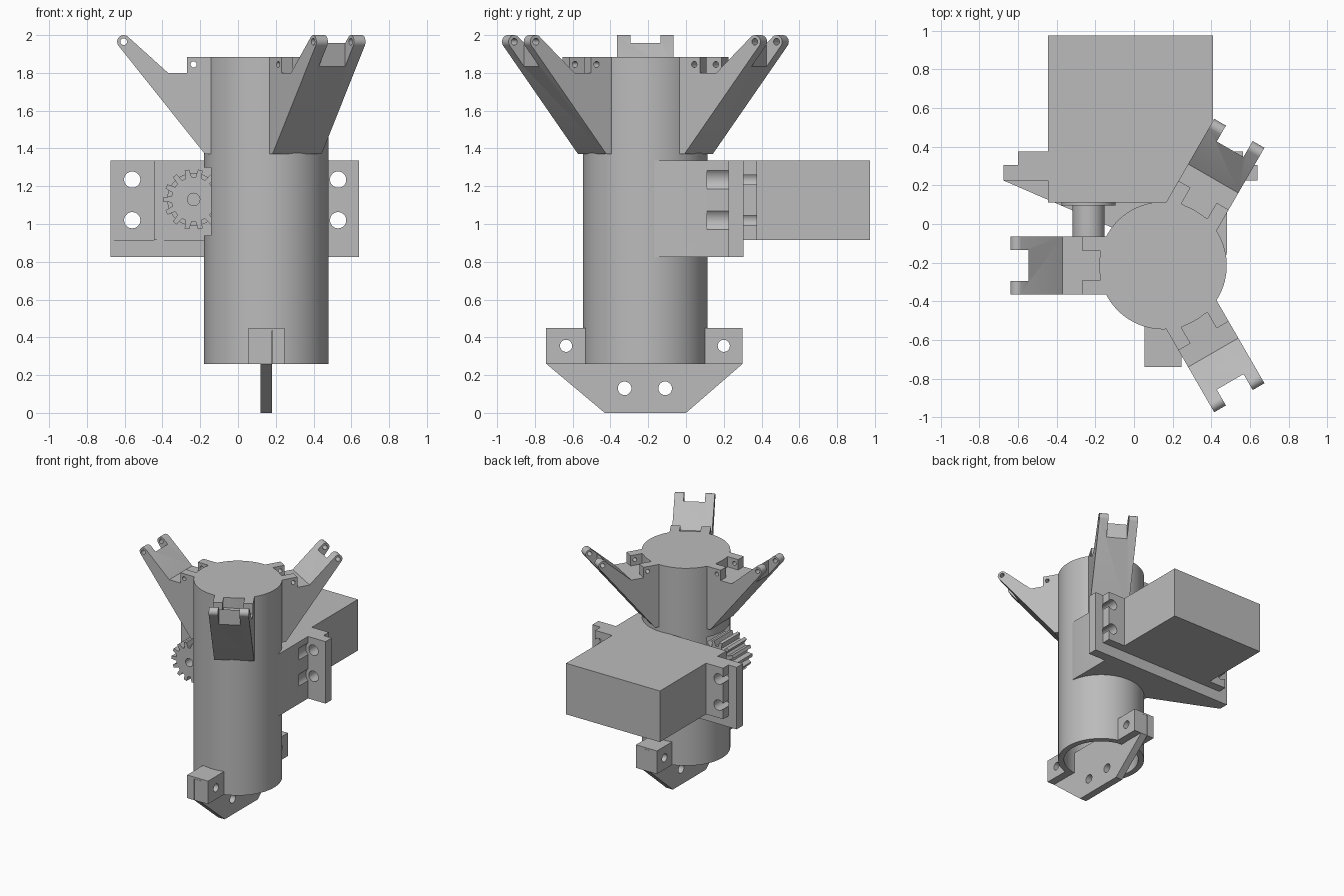
import bpy, bmesh, math
from mathutils import Matrix, Vector

if "Cube" in bpy.data.objects:
    bpy.data.objects.remove(bpy.data.objects["Cube"])

grey = bpy.data.materials.new("plain grey")
grey.use_nodes = True
colour = (0.5, 0.5, 0.5, 1)
grey.diffuse_color = colour
grey.node_tree.nodes["Principled BSDF"].inputs["Base Color"].default_value = colour

CX, CY, R = 0.15, -0.215, 0.33   # tube axis and radius


def prism(name, pts, lo, hi, axis):
    """Extrude a 2D outline between lo and hi along an axis."""
    place = {"x": lambda a, b, d: (d, a, b),
             "y": lambda a, b, d: (a, d, b),
             "z": lambda a, b, d: (a, b, d)}[axis]
    bm = bmesh.new()
    low = [bm.verts.new(place(a, b, lo)) for a, b in pts]
    high = [bm.verts.new(place(a, b, hi)) for a, b in pts]
    bm.faces.new(low)
    bm.faces.new(high)
    for i in range(len(pts)):
        j = (i + 1) % len(pts)
        bm.faces.new((low[i], low[j], high[j], high[i]))
    bmesh.ops.recalc_face_normals(bm, faces=bm.faces)
    mesh = bpy.data.meshes.new(name)
    bm.to_mesh(mesh)
    bm.free()
    mesh.materials.append(grey)
    ob = bpy.data.objects.new(name, mesh)
    bpy.context.collection.objects.link(ob)
    return ob


def circle(a, b, r, n=32):
    return [(a + r * math.cos(math.tau * i / n), b + r * math.sin(math.tau * i / n))
            for i in range(n)]


def box(name, x, y, z):
    return prism(name, [(x[0], y[0]), (x[1], y[0]), (x[1], y[1]), (x[0], y[1])], *z, "z")


def rod(name, a, b, r, lo, hi, axis, n=32):
    return prism(name, circle(a, b, r, n), lo, hi, axis)


def activate(ob):
    bpy.ops.object.select_all(action="DESELECT")
    ob.select_set(True)
    bpy.context.view_layer.objects.active = ob


def cut(ob, *cutters):
    for c in cutters:
        c.hide_render = True
        mod = ob.modifiers.new("cut", "BOOLEAN")
        mod.operation, mod.solver, mod.object = "DIFFERENCE", "EXACT", c
        activate(ob)
        bpy.ops.object.modifier_apply(modifier=mod.name)
        bpy.data.objects.remove(c)


def smooth(ob):
    activate(ob)
    bpy.ops.object.shade_smooth_by_angle(angle=math.radians(30))


# Main tube: open below, closed on top, with a pocket for the gear
tube = rod("tube", CX, CY, R, 0.26, 1.885, "z", 96)
cut(tube, rod("bore", CX, CY, 0.285, 0.1, 1.8, "z", 96),
    box("gear_window", (-0.25, -0.07), (CY - 0.15, CY + 0.15), (0.94, 1.3)))
smooth(tube)

# Three forked arms, drawn along +x and turned about the tube axis
tip_r, tip_z, tip = 0.755, 1.965, 0.035
for i, angle in enumerate((180, 60, -60)):
    tip_arc = [(tip_r + tip * math.cos(math.radians(t)), tip_z + tip * math.sin(math.radians(t)))
               for t in range(-35, 126, 16)]
    outline = [(0.28, 1.37), (0.325, 1.37)] + tip_arc + [
        (0.52, 1.8), (0.42, 1.8), (0.42, 1.885), (0.28, 1.885)]
    arm = prism("arm_%d" % (i + 1), outline, -0.15, 0.15, "y")
    cut(arm,
        box("fork_gap", (0.695, 0.9), (-0.08, 0.08), (1.7, 2.1)),
        box("clip_gap", (0.325, 0.43), (-0.078, 0.078), (1.8, 1.95)),
        rod("tip_hole", tip_r, tip_z, 0.018, -0.2, 0.2, "y", 20),
        rod("clip_hole", 0.385, 1.845, 0.016, -0.2, 0.2, "y", 20))
    arm.data.transform(Matrix.Translation(Vector((CX, CY, 0)))
                       @ Matrix.Rotation(math.radians(angle), 4, "Z"))
    smooth(arm)

# Motor mount: tapered shelf, ear plate and side web
Z0, Z1, FLOOR = 0.825, 1.335, 0.915
shelf = prism("mount_shelf", [(-0.675, 0.225), (-0.11, -0.02), (-0.02, 0.03), (0.15, 0.09),
                              (0.46, -0.1), (0.48, 0.225), (0.64, 0.225), (0.64, 0.305),
                              (-0.675, 0.305)], Z0, FLOOR, "z")
web = prism("mount_web", [(0.15, 0.08), (0.36, 0.02), (0.43, -0.05), (0.475, -0.17),
                          (0.48, -0.15), (0.48, 0.225), (0.15, 0.225)], Z0, Z1, "z")
HOLES_Z = (1.02, 1.235)
cut(web, *[rod("counterbore", 0.53, z, 0.07, 0.11, 0.25, "y") for z in HOLES_Z])
smooth(web)
for side, x, hx in (("right", (-0.675, -0.445), -0.56), ("left", (0.4, 0.64), 0.53)):
    plate = box(side + "_mount_plate", x, (0.225, 0.305), (FLOOR, Z1))
    cut(plate, *[rod("bolt_hole", hx, z, 0.043, 0.1, 0.5, "y") for z in HOLES_Z])
    smooth(plate)

# Motor body with slotted ears and small ribs
box("motor_body", (-0.445, 0.41), (0.11, 0.975), (FLOOR, Z1))
for side, x, hx, out in (("right", (-0.6, -0.44), -0.56, -0.7), ("left", (0.4, 0.565), 0.53, 0.7)):
    ear = box(side + "_motor_ear", x, (0.305, 0.375), (FLOOR, Z1))
    for z in HOLES_Z:
        cut(ear, rod("ear_hole", hx, z, 0.043, 0.2, 0.5, "y"),
            box("ear_slot", sorted((hx, out)), (0.2, 0.5), (z - 0.025, z + 0.025)))
    smooth(ear)
    box(side + "_motor_rib", x, (0.305, 0.33), (1.1, 1.155))

# Drive shaft, flange and toothed pinion
GX, GZ, TEETH = -0.235, 1.13, 14
smooth(rod("shaft_flange", GX, GZ, 0.14, 0.095, 0.115, "y", 48))
smooth(rod("drive_shaft", GX, GZ, 0.083, -0.07, 0.1, "y", 48))
gear_pts = []
for k in range(TEETH):
    for step, r in ((-0.3, 0.118), (-0.17, 0.16), (0.17, 0.16), (0.3, 0.118)):
        a = math.tau * (k + step) / TEETH
        gear_pts.append((GX + r * math.cos(a), GZ + r * math.sin(a)))
gear = prism("pinion_gear", gear_pts, -0.3, -0.065, "y")
cut(gear, rod("gear_bore", GX, GZ, 0.033, -0.4, -0.1, "y", 24))

# Base blade with two holes, sitting in two bracket blocks
blade = prism("base_blade", [(-0.74, 0.26), (-0.43, 0.0), (0.0, 0.0), (0.3, 0.26),
                             (0.3, 0.435), (-0.74, 0.435)], 0.12, 0.18, "x")
cut(blade, *[rod("blade_hole", y, 0.13, 0.036, 0, 0.3, "x") for y in (-0.325, -0.11)],
    *[rod("pin_hole", y, 0.355, 0.032, 0, 0.3, "x") for y in (-0.635, 0.2)])
smooth(blade)
for name, y, hy in (("front", (-0.74, -0.52), -0.635), ("rear", (0.09, 0.3), 0.2)):
    block = box(name + "_bracket", (0.055, 0.245), y, (0.26, 0.45))
    cut(block, box("blade_slot", (0.118, 0.182), (-1, 1), (0.2, 0.436)),
        rod("pin_hole", hy, 0.355, 0.032, 0, 0.3, "x"))
    smooth(block)
